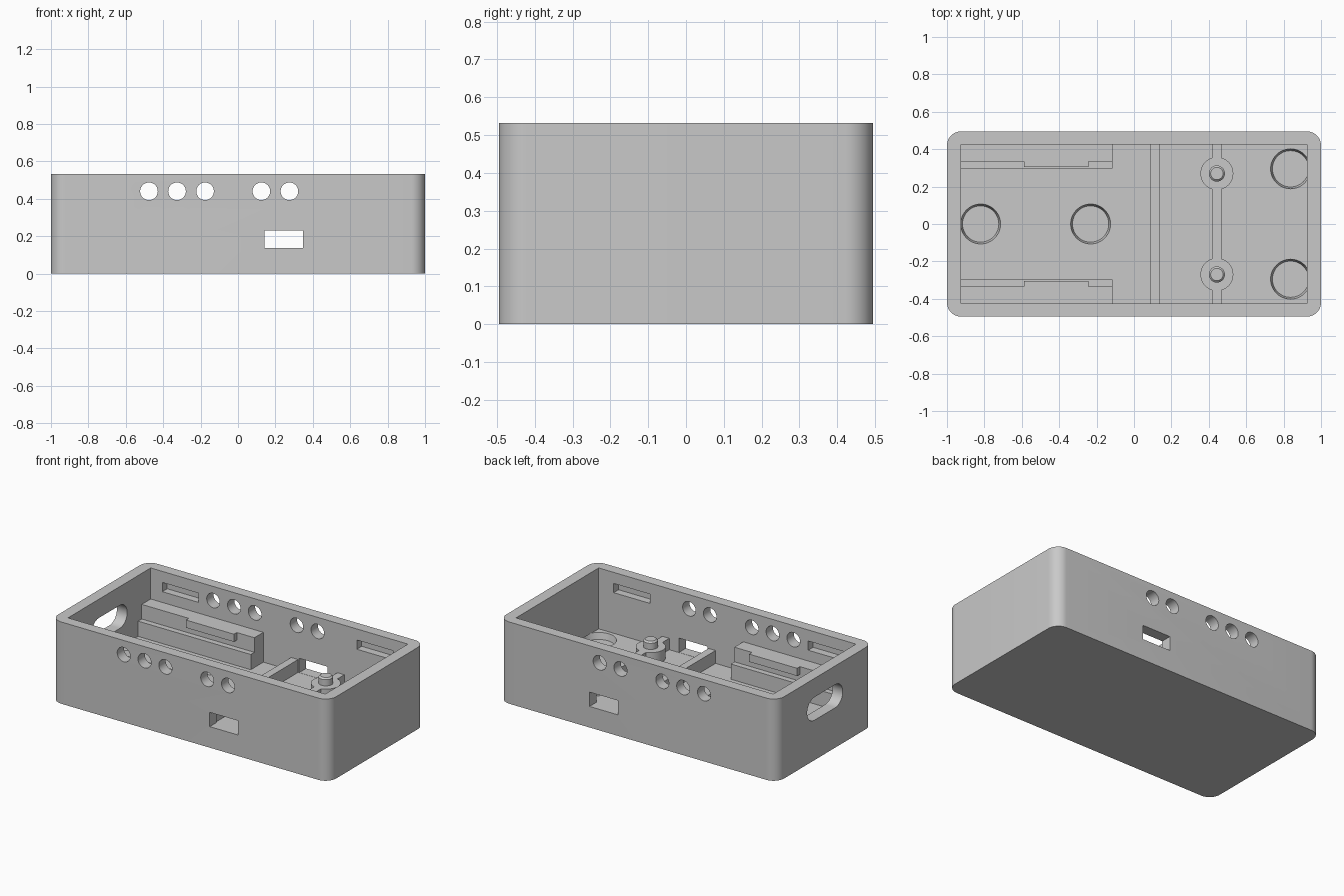
import bpy, bmesh, math
from mathutils import Matrix, Vector

cube = bpy.data.objects.get("Cube")
if cube:
    bpy.data.objects.remove(cube, do_unlink=True)

COLOUR = (0.584, 0.584, 0.584, 1)
grey = bpy.data.materials.new("light grey plastic")
grey.use_nodes = True
grey.diffuse_color = COLOUR
grey.node_tree.nodes["Principled BSDF"].inputs["Base Color"].default_value = COLOUR


def finish(name, bm):
    mesh = bpy.data.meshes.new(name)
    bmesh.ops.recalc_face_normals(bm, faces=bm.faces)
    bm.to_mesh(mesh)
    bm.free()
    mesh.materials.append(grey)
    obj = bpy.data.objects.new(name, mesh)
    bpy.context.scene.collection.objects.link(obj)
    return obj


def box(name, x, y, z, radius=0):
    """Box from (low, high) ranges, with optional rounded upright edges."""
    bm = bmesh.new()
    bmesh.ops.create_cube(bm, size=1)
    for v in bm.verts:
        v.co = Vector([r[0] if c < 0 else r[1] for c, r in zip(v.co, (x, y, z))])
    if radius:
        upright = [e for e in bm.edges if abs(e.verts[0].co.z - e.verts[1].co.z) > 0.01]
        bmesh.ops.bevel(bm, geom=upright, offset=radius, segments=10,
                        profile=0.5, affect='EDGES')
    return finish(name, bm)


def cylinder(name, centre, r_low, r_high, length, axis='Z'):
    bm = bmesh.new()
    turn = Matrix.Rotation(math.pi / 2, 4, 'X') if axis == 'Y' else Matrix()
    bmesh.ops.create_cone(bm, cap_ends=True, segments=48, radius1=r_low, radius2=r_high,
                          depth=length, matrix=Matrix.Translation(centre) @ turn)
    return finish(name, bm)


def cut(target, cutter):
    mod = target.modifiers.new("cut", 'BOOLEAN')
    mod.operation = 'DIFFERENCE'
    mod.solver = 'EXACT'
    mod.object = cutter
    cutter.hide_render = True
    cutters.append(cutter)


cutters = []
FLOOR = 0.136
INNER_Y = 0.425
SINK = FLOOR - 0.02   # parts on the floor start slightly inside it

# Open case with rounded corners
case = box("case", (-1, 1), (-0.495, 0.495), (0, 0.532), 0.075)
cut(case, box("cavity", (-0.926, 0.926), (-INNER_Y, INNER_Y), (FLOOR, 0.7)))

# Round holes and the port opening through both long walls
for x in (-0.476, -0.326, -0.176, 0.125, 0.275):
    cut(case, cylinder("round_hole", (x, 0, 0.44), 0.047, 0.047, 1.4, 'Y'))
cut(case, box("port_opening", (0.143, 0.348), (-0.7, 0.7), (FLOOR + 0.001, 0.23)))

# Lid catch recesses inside the long walls
for x in (-0.712, 0.688):
    cut(case, box("catch_recess", (x - 0.13, x + 0.13), (-0.475, 0.475), (0.4, 0.46)))

# Oblong opening in one end wall
bm = bmesh.new()
ring = []
for i in range(34):
    half = 1 if i < 17 else -1
    a = -math.pi / 2 + math.pi * (i if half > 0 else i - 1) / 16
    ring.append(bm.verts.new((-1.1, half * 0.108 + 0.075 * math.cos(a),
                              0.335 + 0.075 * math.sin(a))))
face = bm.faces.new(ring)
extruded = bmesh.ops.extrude_face_region(bm, geom=[face])["geom"]
bmesh.ops.translate(bm, vec=(0.25, 0, 0),
                    verts=[g for g in extruded if isinstance(g, bmesh.types.BMVert)])
cut(case, finish("oblong_opening", bm))

# Tapered round pockets in the floor
for x, y in ((-0.82, 0), (-0.232, 0), (0.837, 0.295), (0.837, -0.295)):
    cut(case, cylinder("floor_pocket", (x, y, FLOOR - 0.02), 0.097, 0.107, 0.042))

# Apply the cuts and discard the cutters
bpy.context.view_layer.update()
cut_mesh = bpy.data.meshes.new_from_object(
    case.evaluated_get(bpy.context.evaluated_depsgraph_get()))
case.modifiers.clear()
case.data = cut_mesh
for c in cutters:
    bpy.data.objects.remove(c, do_unlink=True)
cut_mesh.materials.clear()
cut_mesh.materials.append(grey)

# Cross ribs
parts = [case]
WALL = INNER_Y + 0.01
parts.append(box("divider_rib", (0.085, 0.135), (-WALL, WALL), (SINK, 0.22)))
parts.append(box("post_rib", (0.418, 0.468), (-WALL, WALL), (SINK, 0.21)))

for side, s in (("back", 1), ("front", -1)):
    # Post with a chamfered locating peg
    y = s * 0.27
    parts.append(cylinder(side + "_post", (0.443, y, (SINK + 0.21) / 2), 0.088, 0.088, 0.21 - SINK))
    parts.append(cylinder(side + "_peg", (0.443, y, 0.225), 0.043, 0.043, 0.05))
    parts.append(cylinder(side + "_peg_tip", (0.443, y, 0.255), 0.043, 0.033, 0.01))

    # Stepped rail with a retaining clip
    def span(a, b):
        return sorted((s * a, s * b))
    parts.append(box(side + "_rail", (-0.935, -0.115), span(0.333, WALL), (SINK, 0.33)))
    parts.append(box(side + "_rail_ledge", (-0.935, -0.115), span(0.296, 0.333), (SINK, 0.235)))
    parts.append(box(side + "_rail_clip", (-0.587, -0.242), span(0.304, 0.333), (0.28, 0.33)))

# Smooth the round walls, keep the edges sharp
bpy.ops.object.select_all(action='DESELECT')
for p in parts:
    p.select_set(True)
bpy.context.view_layer.objects.active = case
bpy.ops.object.shade_smooth_by_angle(angle=math.radians(30))
